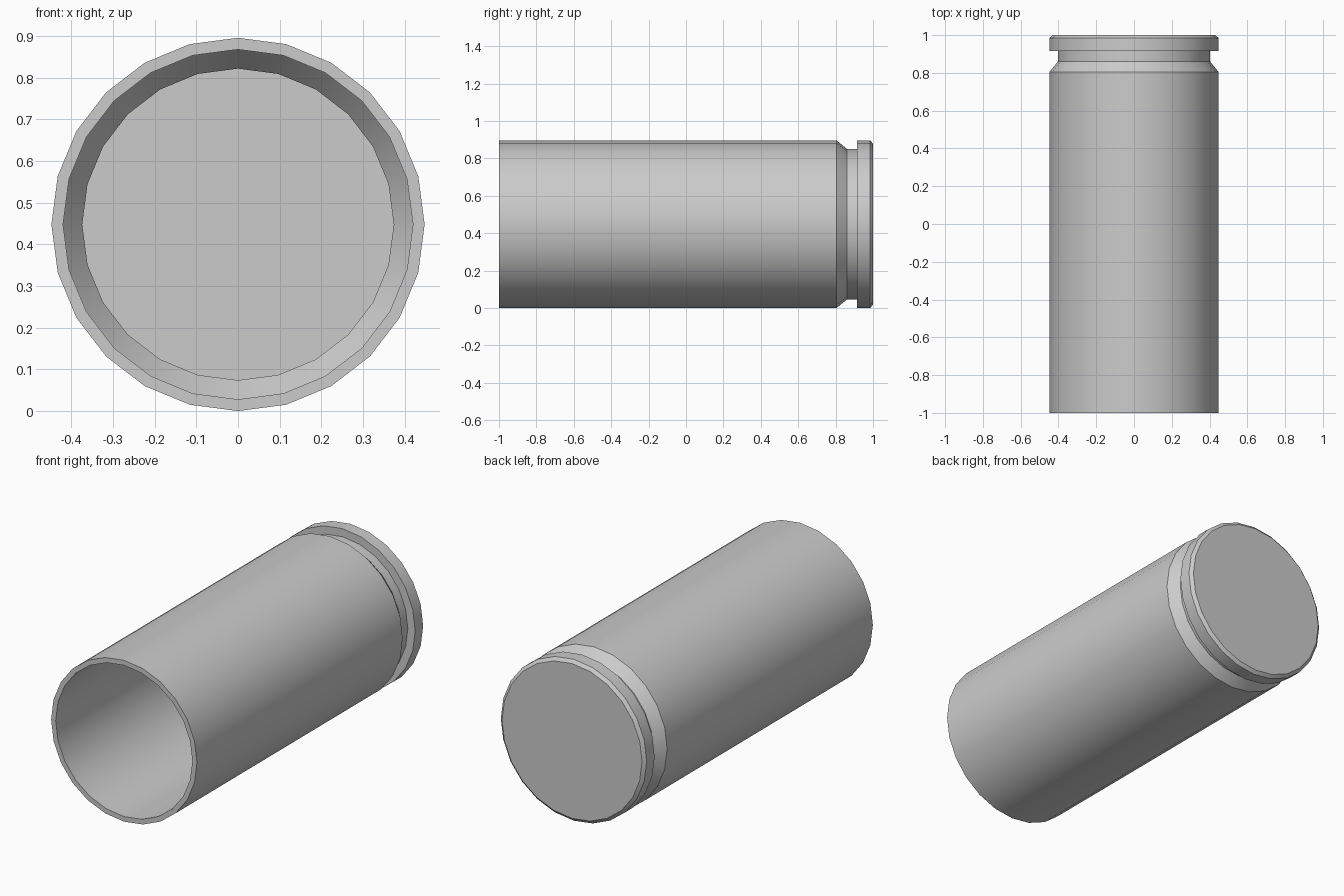
import bpy, bmesh, math
from mathutils import Vector

if "Cube" in bpy.data.objects:
    bpy.data.objects.remove(bpy.data.objects["Cube"])

R, SIDES = 0.448, 24
AXIS = Vector((0, 0, R))

# half section (y, radius): outside from base centre to mouth, then inside back to floor
profile = [
    (1.0, 0), (1.0, 0.43), (0.985, R), (0.915, R),            # base and rim
    (0.915, 0.403), (0.86, 0.403), (0.805, R), (-1.0, R),      # groove, bevel, body
    (-1.0, 0.42), (0.79, 0.42), (0.85, 0.374), (0.942, 0.374), # mouth, inner wall
    (0.942, 0.42), (0.972, 0.42), (0.972, 0),                  # hollow rim, floor
]

# lathe the thin shell around its long axis
bm = bmesh.new()
verts = [bm.verts.new((0, y, R - r)) for y, r in profile]
edges = [bm.edges.new(pair) for pair in zip(verts, verts[1:])]
bmesh.ops.spin(bm, geom=verts + edges, cent=AXIS, axis=(0, 1, 0),
               angle=math.tau, steps=SIDES, use_merge=False)
bmesh.ops.remove_doubles(bm, verts=bm.verts[:], dist=1e-4)
bmesh.ops.recalc_face_normals(bm, faces=bm.faces[:])

mesh = bpy.data.meshes.new("cartridge_case")
bm.to_mesh(mesh)
bm.free()
case = bpy.data.objects.new("cartridge_case", mesh)
bpy.context.collection.objects.link(case)

# smooth round walls, sharp steps
bpy.context.view_layer.objects.active = case
case.select_set(True)
bpy.ops.object.shade_smooth_by_angle(angle=math.radians(30))
